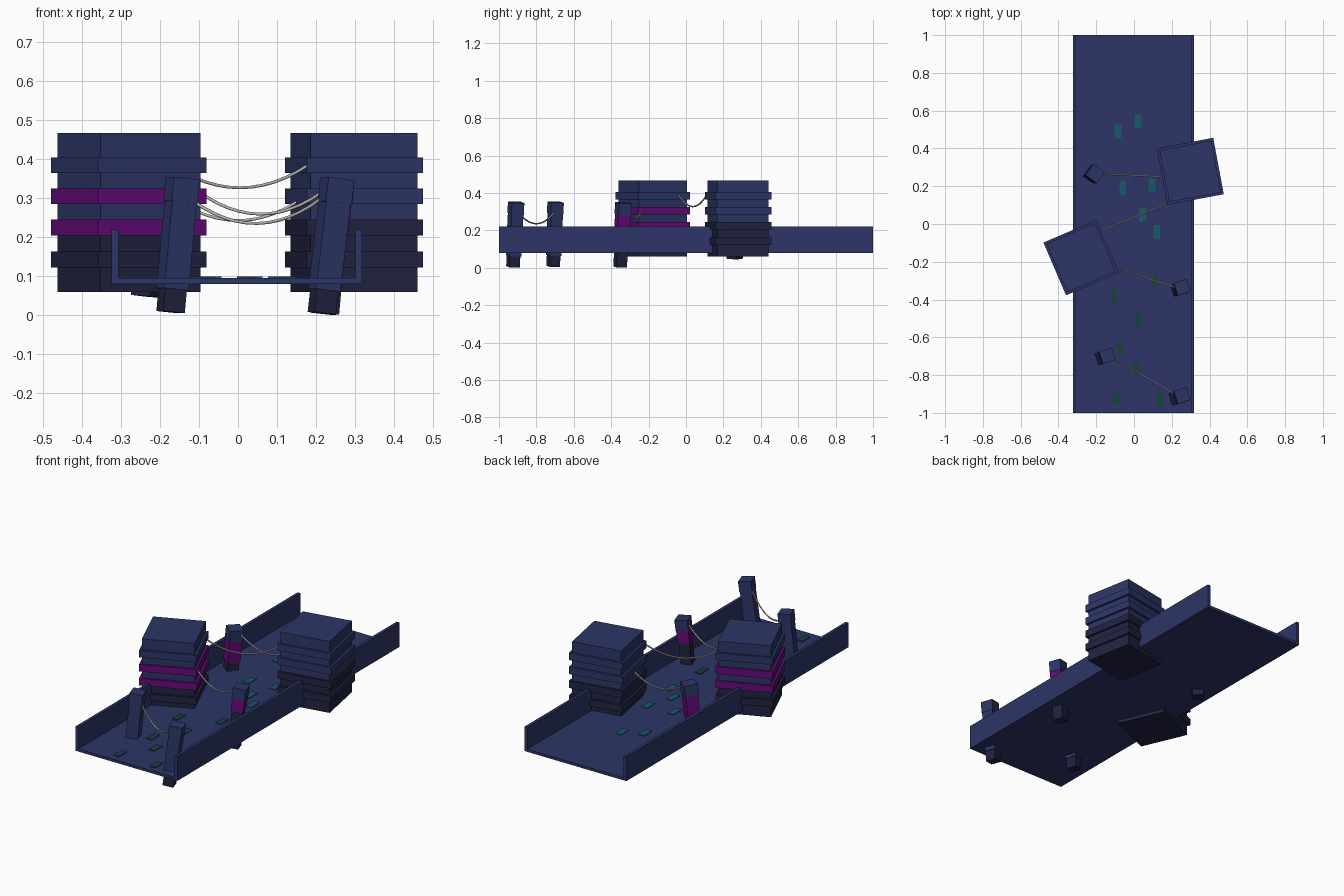
import bpy
from math import radians
from mathutils import Vector, Matrix

if "Cube" in bpy.data.objects:
    bpy.data.objects.remove(bpy.data.objects["Cube"])


def mat(name, rgb):
    m = bpy.data.materials.new(name)
    m.diffuse_color = (*rgb, 1)
    m.use_nodes = True
    m.node_tree.nodes["Principled BSDF"].inputs["Base Color"].default_value = m.diffuse_color
    return m


NAVY = mat("navy", (0.026, 0.036, 0.135))
DARK = mat("dark_navy", (0.014, 0.017, 0.05))
PURPLE = mat("purple", (0.13, 0.003, 0.19))
TEAL = mat("teal", (0.008, 0.1, 0.14))
GREEN = mat("dark_teal", (0.01, 0.05, 0.05))
CABLE = mat("cable_grey", (0.5, 0.48, 0.45))


def box(name, size, matrix, material):
    bpy.ops.mesh.primitive_cube_add(size=1)
    o = bpy.context.object
    o.name = name
    o.data.transform(matrix @ Matrix.Diagonal((*size, 1)))
    o.data.materials.append(material)
    return o


def at(x, y, z, yaw=0):
    return Matrix.Translation((x, y, z)) @ Matrix.Rotation(radians(yaw), 4, 'Z')


# Trench: one U-shaped profile extruded along y
prof = [(-0.324, 0.08), (0.318, 0.08), (0.318, 0.22), (0.301, 0.22),
        (0.301, 0.095), (-0.307, 0.095), (-0.307, 0.22), (-0.324, 0.22)]
n = len(prof)
verts = [(x, y, z) for y in (-1, 1) for x, z in prof]
faces = [tuple(range(n)), tuple(range(2 * n - 1, n - 1, -1))]
faces += [(i, i + n, (i + 1) % n + n, (i + 1) % n) for i in range(n)]
me = bpy.data.meshes.new("trench")
me.from_pydata(verts, [], faces)
me.materials.append(NAVY)
trench = bpy.data.objects.new("trench", me)
bpy.context.collection.objects.link(trench)

# Floor light panels
for x, y in [(-0.085, 0.49), (0.02, 0.545), (-0.06, 0.19), (0.095, 0.205),
             (0.045, 0.05), (0.12, -0.04), (0.11, -0.30), (-0.105, -0.385),
             (0.025, -0.51), (-0.075, -0.66), (0.015, -0.765),
             (-0.095, -0.925), (0.135, -0.93)]:
    box("floor_panel", (0.036, 0.072, 0.01), at(x, y, 0.094),
        TEAL if y > -0.1 else GREEN)

# Towers: alternating core layers and wider bands
LEVELS = [0.06, 0.123, 0.163, 0.205, 0.245, 0.285, 0.325, 0.365, 0.405, 0.467]


def tower(name, x, y, yaw, purple_layers):
    for i, (lo, hi) in enumerate(zip(LEVELS, LEVELS[1:])):
        w = 0.304 if i % 2 else 0.279
        m = PURPLE if i in purple_layers else (DARK if i < 4 else NAVY)
        box(f"{name}_{'band' if i % 2 else 'core'}", (w, w, hi - lo),
            at(x, y, (lo + hi) / 2, yaw), m)


tower("left_tower", -0.28, -0.178, 23.2, (3, 5))
tower("right_tower", 0.298, 0.279, 10.6, ())


# Leaning posts: stacked segments (start, end, width, material) along a tilted axis
def post(name, bottom, top, yaw, segments):
    b, t = Vector(bottom), Vector(top)
    axis = t - b
    q = Vector((0, 0, 1)).rotation_difference(axis).to_matrix().to_4x4()
    for lo, hi, w, m in segments:
        c = b + axis * (lo + hi) / 2
        box(name + "_segment", (w, w, (hi - lo) * axis.length),
            Matrix.Translation(c) @ q @ Matrix.Rotation(radians(yaw), 4, 'Z'), m)


plain = [(0, 0.17, 0.058, DARK), (0.17, 0.82, 0.066, NAVY), (0.82, 1, 0.070, NAVY)]
lit = [(0, 0.62, 0.058, DARK), (0.62, 0.82, 0.066, PURPLE), (0.82, 1, 0.070, NAVY)]
lit_low = [(0, 0.32, 0.062, DARK), (0.32, 0.78, 0.068, PURPLE), (0.78, 1, 0.074, NAVY)]
post("front_left_post", (-0.173, -0.71, 0.008), (-0.142, -0.697, 0.351), 18, plain)
post("front_right_post", (0.215, -0.925, 0.005), (0.255, -0.908, 0.35), 18, plain)
post("mid_right_post", (0.223, -0.352, 0.004), (0.255, -0.335, 0.348), 18, lit)
post("back_left_post", (-0.232, 0.26, 0.048), (-0.205, 0.267, 0.33), -36, lit_low)


# Sagging cables
def cable(name, a, b, sag):
    a, b = Vector(a), Vector(b)
    cu = bpy.data.curves.new(name, 'CURVE')
    cu.dimensions = '3D'
    cu.bevel_depth = 0.0042
    cu.bevel_resolution = 1
    cu.use_fill_caps = True
    s = cu.splines.new('POLY')
    s.points.add(12)
    for i, p in enumerate(s.points):
        t = i / 12
        v = a.lerp(b, t)
        v.z -= 4 * sag * t * (1 - t)
        p.co = (*v, 1)
    cu.materials.append(CABLE)
    bpy.context.collection.objects.link(bpy.data.objects.new(name, cu))


cable("post_cable", (-0.118, -0.705, 0.295), (0.215, -0.9, 0.3), 0.062)
cable("tower_cable", (-0.17, -0.035, 0.385), (0.18, 0.108, 0.385), 0.058)
cable("mid_cable", (-0.105, -0.23, 0.32), (0.215, -0.335, 0.315), 0.058)
cable("back_cable", (-0.165, 0.265, 0.3), (0.15, 0.25, 0.29), 0.052)
